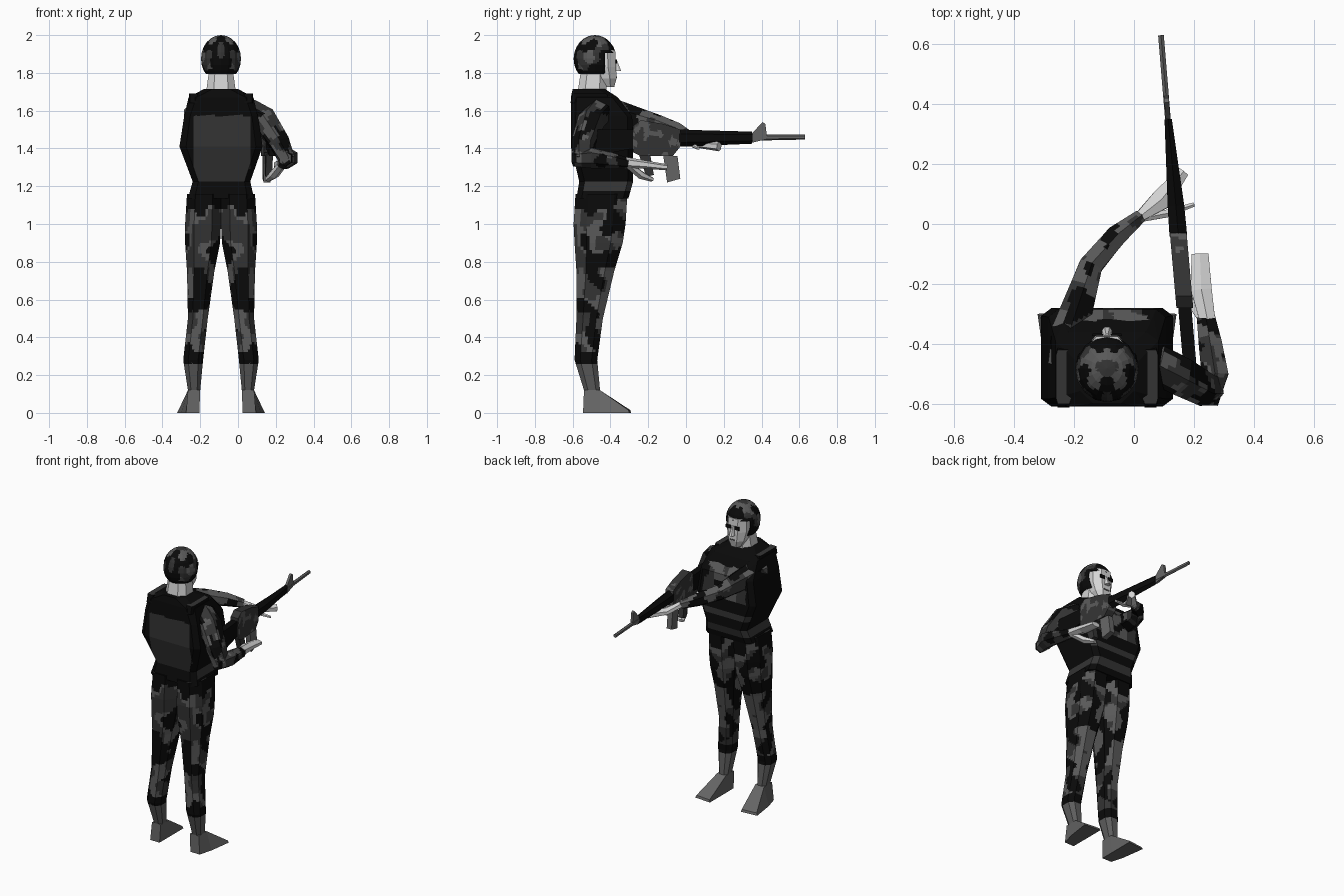
import bpy, bmesh, math
from mathutils import Vector, noise

if "Cube" in bpy.data.objects:
    bpy.data.objects.remove(bpy.data.objects["Cube"])

CX = -0.09  # centre line of the body


def mat(name, v, tint=(1, 1, 1)):
    m = bpy.data.materials.new(name)
    m.diffuse_color = (v * tint[0], v * tint[1], v * tint[2], 1)
    m.use_nodes = True
    m.node_tree.nodes["Principled BSDF"].inputs["Base Color"].default_value = m.diffuse_color
    return m


MATS = [mat("black cloth", 0.003), mat("dark grey", 0.034), mat("mid grey", 0.10),
        mat("boot grey", 0.11), mat("gun metal", 0.13), mat("skin", 0.66)]
BLACK, DARK, MID, BOOT, METAL, SKIN = range(6)


def camo(c, seed=0.0, scale=11.0):
    """Blotchy three tone pattern, mirrored about the body centre."""
    p = Vector((abs(c.x - CX) * scale, c.y * scale, c.z * scale * 0.85 + seed))
    a, b = noise.noise(p), noise.noise(p + Vector((31, 17, 5)))
    return BLACK if a > 0.1 else (MID if b > 0.02 else DARK)


def finish(name, bm, paint, fine=0):
    """Refine long edges when a pattern is needed, colour faces, make the object."""
    if fine:
        for _ in range(8):
            bmesh.ops.triangulate(bm, faces=[f for f in bm.faces if len(f.verts) > 4])
            long = [e for e in bm.edges if e.calc_length() > fine]
            if not long:
                break
            bmesh.ops.subdivide_edges(bm, edges=long, cuts=1, use_grid_fill=True)
    bmesh.ops.recalc_face_normals(bm, faces=bm.faces[:])
    for f in bm.faces:
        f.material_index = paint if isinstance(paint, int) else paint(f.calc_center_median(), f.normal)
    me = bpy.data.meshes.new(name)
    bm.to_mesh(me)
    bm.free()
    for m in MATS:
        me.materials.append(m)
    ob = bpy.data.objects.new(name, me)
    bpy.context.collection.objects.link(ob)
    return ob


def skin_rings(rings):
    """Bridge a list of equal point rings and cap both ends."""
    bm = bmesh.new()
    vs = [[bm.verts.new(p) for p in r] for r in rings]
    n = len(vs[0])
    for a, b in zip(vs, vs[1:]):
        for i in range(n):
            bm.faces.new((a[i], a[(i + 1) % n], b[(i + 1) % n], b[i]))
    bm.faces.new(vs[0][::-1])
    bm.faces.new(vs[-1])
    return bm


def box_ring(x0, x1, y0, y1, z, c=0.25):
    """Rectangle with chamfered corners at height z."""
    dx, dy = (x1 - x0) * c, (y1 - y0) * c
    return [(x0 + dx, y0, z), (x1 - dx, y0, z), (x1, y0 + dy, z), (x1, y1 - dy, z),
            (x1 - dx, y1, z), (x0 + dx, y1, z), (x0, y1 - dy, z), (x0, y0 + dy, z)]


def tube(path, n=6):
    """Rings along (x, y, z, half width, half height)."""
    pts = [Vector(p[:3]) for p in path]
    rings = []
    for i, p in enumerate(path):
        t = (pts[min(i + 1, len(pts) - 1)] - pts[max(i - 1, 0)]).normalized()
        side = t.cross(Vector((0, 0, 1))).normalized()
        up = side.cross(t)
        rings.append([pts[i] + side * p[3] * math.cos(a) + up * p[4] * math.sin(a)
                      for a in (2 * math.pi * (k + 0.5) / n for k in range(n))])
    return skin_rings(rings)


# legs with boots, mirrored about the centre line
LEG = [(0.0, 0.18, -0.585, -0.31, 1.16), (0.0, 0.19, -0.595, -0.32, 1.0),
       (0.005, 0.19, -0.59, -0.335, 0.9), (0.035, 0.18, -0.58, -0.38, 0.75),
       (0.07, 0.175, -0.58, -0.44, 0.5), (0.095, 0.20, -0.59, -0.47, 0.28),
       (0.11, 0.175, -0.54, -0.455, 0.12)]


def leg_paint(c, n):
    if c.z < 0.265:
        return BOOT
    if c.z < 0.32:
        return BLACK
    return camo(c)


for side, label in ((-1, "left"), (1, "right")):
    rings = []
    for a, b, y0, y1, z in LEG:
        x0, x1 = sorted((CX + side * a, CX + side * b))
        rings.append(box_ring(x0, x1, y0, y1, z))
    finish(label + "_leg", skin_rings(rings), leg_paint, 0.022)
    # wedge shaped boot
    fr = [[(CX + side * x, y, z) for x, y, z in r] for r in (
        [(0.115, -0.545, 0), (0.185, -0.545, 0), (0.175, -0.54, 0.12), (0.11, -0.54, 0.12)],
        [(0.115, -0.455, 0), (0.21, -0.455, 0), (0.175, -0.455, 0.12), (0.11, -0.455, 0.12)],
        [(0.115, -0.29, 0), (0.232, -0.30, 0), (0.225, -0.305, 0.015), (0.12, -0.295, 0.015)])]
    finish(label + "_boot", skin_rings(fr), METAL)

# armoured vest
vest = skin_rings([
    box_ring(-0.265, 0.085, -0.58, -0.305, 1.135, 0.1),
    box_ring(-0.24, 0.065, -0.565, -0.28, 1.225, 0.1),
    box_ring(-0.31, 0.13, -0.61, -0.28, 1.41, 0.08),
    box_ring(-0.285, 0.105, -0.61, -0.285, 1.57, 0.08),
    box_ring(-0.262, 0.082, -0.61, -0.36, 1.67, 0.12),
    box_ring(-0.18, 0.0, -0.60, -0.43, 1.715, 0.25)])
for co, no in (((0, 0, 1.175), (0, 0, 1)), ((0, 0, 1.25), (0, 0, 1)), ((0, 0, 1.29), (0, 0, 1)),
               ((0, 0, 1.56), (0, 0, 1)), ((-0.235, 0, 0), (1, 0, 0)), ((0.065, 0, 0), (1, 0, 0)),
               ((0, 0, 1.33), (0, 0, 1))):
    bmesh.ops.bisect_plane(vest, geom=vest.verts[:] + vest.edges[:] + vest.faces[:],
                           plane_co=co, plane_no=no)


def vest_paint(c, n):
    if n.y < -0.7:  # back panel
        return DARK if 1.225 < c.z < 1.575 and abs(c.x + 0.085) < 0.15 else BLACK
    if 1.175 < c.z < 1.225 or (1.29 < c.z < 1.33 and n.y > 0.7):
        return DARK
    if n.y > 0.5 and 1.4 < c.z < 1.62 and abs(c.x - CX) < 0.16:
        return camo(c, 7)
    return BLACK


finish("vest", vest, vest_paint, 0.025)

# shoulder straps
for s in (-1, 1):
    x = CX + s * 0.145
    finish("shoulder_strap", skin_rings([
        box_ring(x - 0.025, x + 0.025, -0.612, -0.40, 1.64, 0.1),
        box_ring(x - 0.025, x + 0.025, -0.60, -0.42, 1.69, 0.1)]),
        lambda c, n: DARK if n.z > 0.7 else BLACK)

# neck and face
finish("neck", skin_rings([box_ring(-0.17, -0.01, -0.575, -0.42, 1.69),
                           box_ring(-0.152, -0.028, -0.555, -0.42, 1.82)]), SKIN)
finish("head", skin_rings([box_ring(-0.125, -0.055, -0.46, -0.38, 1.725),
                           box_ring(-0.15, -0.03, -0.51, -0.368, 1.77),
                           box_ring(-0.162, -0.018, -0.54, -0.37, 1.83),
                           box_ring(-0.16, -0.02, -0.54, -0.375, 1.92)]), SKIN)
finish("nose", skin_rings([box_ring(-0.107, -0.073, -0.39, -0.343, 1.81),
                           box_ring(-0.097, -0.083, -0.39, -0.367, 1.87)]), SKIN)
for x in (-0.122, -0.058):
    finish("eye", skin_rings([box_ring(x - 0.018, x + 0.018, -0.374, -0.366, 1.85, 0.1),
                              box_ring(x - 0.018, x + 0.018, -0.374, -0.366, 1.872, 0.1)]), BLACK)
finish("mouth", skin_rings([box_ring(-0.11, -0.07, -0.374, -0.365, 1.773, 0.1),
                            box_ring(-0.11, -0.07, -0.374, -0.365, 1.781, 0.1)]), MID)

# helmet: cropped dome, open at the face
bm = bmesh.new()
bmesh.ops.create_uvsphere(bm, u_segments=16, v_segments=12, radius=1)
for v in bm.verts:
    v.co = Vector((CX + v.co.x * 0.106, -0.482 + v.co.y * 0.113, 1.875 + v.co.z * 0.125))
for co, no in (((0, 0, 1.795), (0, 0, 1)), ((0, -0.43, 0), (0, 1, 0)), ((0, 0, 1.905), (0, 0, 1))):
    bmesh.ops.bisect_plane(bm, geom=bm.verts[:] + bm.edges[:] + bm.faces[:], plane_co=co, plane_no=no)
cut = [f for f in bm.faces if f.calc_center_median().z < 1.795
       or (f.calc_center_median().y > -0.43 and f.calc_center_median().z < 1.905)]
bmesh.ops.delete(bm, geom=cut, context='FACES')


def helmet_paint(c, n):
    rim = c.z < 1.82 or (c.y > -0.45 and c.z < 1.925)
    return BLACK if rim else camo(c, 3, 15)


helmet = finish("helmet", bm, helmet_paint, 0.016)
sol = helmet.modifiers.new("thickness", 'SOLIDIFY')
sol.thickness = 0.008

# arms
arm_paint = lambda c, n: camo(c, 12, 13)
finish("left_arm", tube([(-0.235, -0.47, 1.56, 0.06, 0.09), (-0.215, -0.36, 1.57, 0.07, 0.085),
                         (-0.145, -0.14, 1.52, 0.045, 0.055), (-0.06, -0.04, 1.49, 0.04, 0.045),
                         (0.02, 0.025, 1.46, 0.025, 0.03)]), arm_paint, 0.022)
finish("right_upper_arm", tube([(0.06, -0.46, 1.59, 0.075, 0.075), (0.14, -0.50, 1.55, 0.075, 0.075),
                                (0.22, -0.545, 1.43, 0.065, 0.06),
                                (0.26, -0.555, 1.34, 0.055, 0.045)]), arm_paint, 0.022)
finish("right_forearm", tube([(0.25, -0.60, 1.345, 0.035, 0.04), (0.27, -0.50, 1.35, 0.052, 0.055),
                              (0.255, -0.40, 1.335, 0.045, 0.045),
                              (0.24, -0.31, 1.32, 0.035, 0.03)]), arm_paint, 0.022)

# hands
finish("left_palm", tube([(0.02, 0.025, 1.46, 0.02, 0.022), (0.09, 0.08, 1.42, 0.04, 0.02),
                          (0.165, 0.175, 1.41, 0.022, 0.025)]), SKIN)
finish("left_thumb", tube([(0.03, 0.02, 1.45, 0.014, 0.014), (0.11, 0.035, 1.42, 0.015, 0.015),
                           (0.20, 0.065, 1.40, 0.008, 0.008)]), SKIN)
finish("right_palm", tube([(0.245, -0.32, 1.325, 0.03, 0.03), (0.225, -0.22, 1.315, 0.04, 0.022),
                           (0.22, -0.10, 1.30, 0.033, 0.016)]), SKIN)
finish("right_fingers", tube([(0.235, -0.31, 1.315, 0.028, 0.018), (0.19, -0.24, 1.26, 0.03, 0.022),
                              (0.16, -0.18, 1.235, 0.02, 0.012)]), SKIN)


# rifle: pieces extruded from side outlines, following its slanted axis
def gun(name, outline, w, paint, fine=0):
    ax = lambda y: 0.145 - 0.088 * y
    finish(name, skin_rings([[(ax(y) + s * w, y, z) for y, z in outline] for s in (-1, 1)]), paint, fine)


gun("rifle_receiver", [(-0.28, 1.38), (-0.24, 1.36), (-0.07, 1.36), (-0.03, 1.41), (-0.03, 1.50),
                       (-0.12, 1.53), (-0.24, 1.55), (-0.28, 1.52)], 0.028,
    lambda c, n: MID if noise.noise(c * 22) > 0.2 else DARK, 0.022)
gun("rifle_stock", [(-0.48, 1.36), (-0.28, 1.40), (-0.28, 1.50), (-0.48, 1.50)], 0.022, BLACK)
gun("rifle_magazine", [(-0.12, 1.36), (-0.10, 1.22), (-0.03, 1.24), (-0.045, 1.36)], 0.018, METAL)
gun("rifle_grip", [(-0.25, 1.37), (-0.21, 1.25), (-0.17, 1.26), (-0.19, 1.37)], 0.018, DARK)
finish("rifle_handguard", tube([(0.148, -0.04, 1.455, 0.034, 0.046), (0.14, 0.06, 1.455, 0.032, 0.042),
                                (0.114, 0.35, 1.457, 0.014, 0.032)]), BLACK)
finish("rifle_barrel", tube([(0.114, 0.34, 1.457, 0.011, 0.016),
                             (0.09, 0.63, 1.46, 0.011, 0.013)]), METAL)
gun("rifle_front_sight", [(0.35, 1.43), (0.43, 1.45), (0.42, 1.53), (0.405, 1.54), (0.35, 1.48)], 0.008, METAL)
